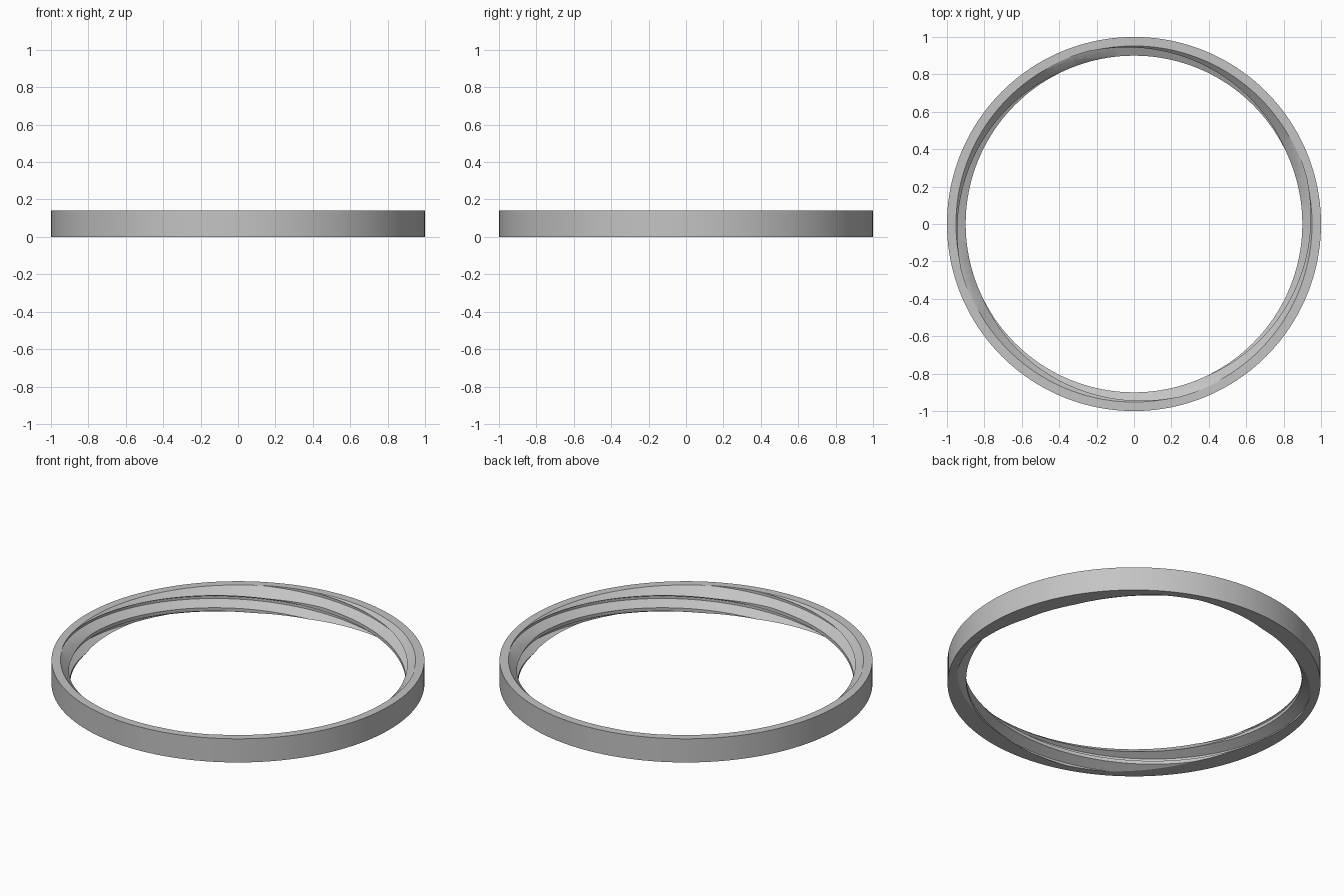
import bpy, bmesh, math

cube = bpy.data.objects.get("Cube")
if cube:
    bpy.data.objects.remove(cube, do_unlink=True)

HEIGHT = 0.14
CREST, ROOT = 0.90, 0.955       # inner radii of the thread
STARTS, PITCH = 4, 0.0925
LEAD = STARTS * PITCH
SEGMENTS = 160

grey = bpy.data.materials.new("plain grey")
grey.use_nodes = True
colour = (0.55, 0.55, 0.55, 1)
grey.diffuse_color = colour
grey.node_tree.nodes["Principled BSDF"].inputs["Base Color"].default_value = colour


def add_object(name, bm):
    bmesh.ops.recalc_face_normals(bm, faces=bm.faces[:])
    mesh = bpy.data.meshes.new(name)
    bm.to_mesh(mesh)
    bm.free()
    mesh.materials.append(grey)
    obj = bpy.data.objects.new(name, mesh)
    bpy.context.collection.objects.link(obj)
    return obj


def frustum(name, z0, r0, z1, r1):
    bm = bmesh.new()
    bmesh.ops.create_cone(bm, cap_ends=True, segments=SEGMENTS,
                          radius1=r0, radius2=r1, depth=z1 - z0)
    bmesh.ops.translate(bm, verts=bm.verts[:], vec=(0, 0, (z0 + z1) / 2))
    return add_object(name, bm)


def threaded_rod(name, bottom, top):
    # one tooth: height offset and radius
    tooth = [(0, CREST), (0.02, CREST), (0.049, ROOT), (0.0635, ROOT)]
    start = 0.09 - LEAD * 27 / 360
    bm = bmesh.new()
    columns = []
    for i in range(SEGMENTS + 1):
        turn = i / SEGMENTS
        a = math.tau * turn
        columns.append([
            bm.verts.new((r * math.cos(a), r * math.sin(a),
                          start + k * PITCH + dz + LEAD * turn))
            for k in range(-8, 9) for dz, r in tooth])
    for left, right in zip(columns, columns[1:]):
        for j in range(len(left) - 1):
            bm.faces.new((left[j], right[j], right[j + 1], left[j + 1]))
    bmesh.ops.remove_doubles(bm, verts=bm.verts[:], dist=0.0001)
    # trim both ends flat and cap them
    for z, side in ((bottom, -1), (top, 1)):
        bmesh.ops.bisect_plane(bm, geom=bm.verts[:] + bm.edges[:] + bm.faces[:],
                               plane_co=(0, 0, z), plane_no=(0, 0, side),
                               clear_outer=True)
        rim = [e for e in bm.edges if e.is_boundary
               and all(abs(v.co.z - z) < 0.0001 for v in e.verts)]
        bmesh.ops.contextual_create(bm, geom=rim)
    return add_object(name, bm)


# Plain disc, bored by a four-start thread and chamfered at the top
ring = frustum("threaded_ring", 0, 1, HEIGHT, 1)
cutters = [threaded_rod("thread_cutter", -0.03, HEIGHT + 0.03),
           frustum("chamfer_cutter", 0.06, 0.872, HEIGHT + 0.04, 0.992)]

bpy.ops.object.select_all(action='DESELECT')
ring.select_set(True)
bpy.context.view_layer.objects.active = ring
for cutter in cutters:
    cutter.hide_render = True
    cut = ring.modifiers.new(cutter.name, 'BOOLEAN')
    cut.operation = 'DIFFERENCE'
    cut.solver = 'EXACT'
    cut.object = cutter
    bpy.ops.object.modifier_apply(modifier=cut.name)
    bpy.data.objects.remove(cutter, do_unlink=True)

bpy.ops.object.shade_smooth_by_angle(angle=math.radians(20))
